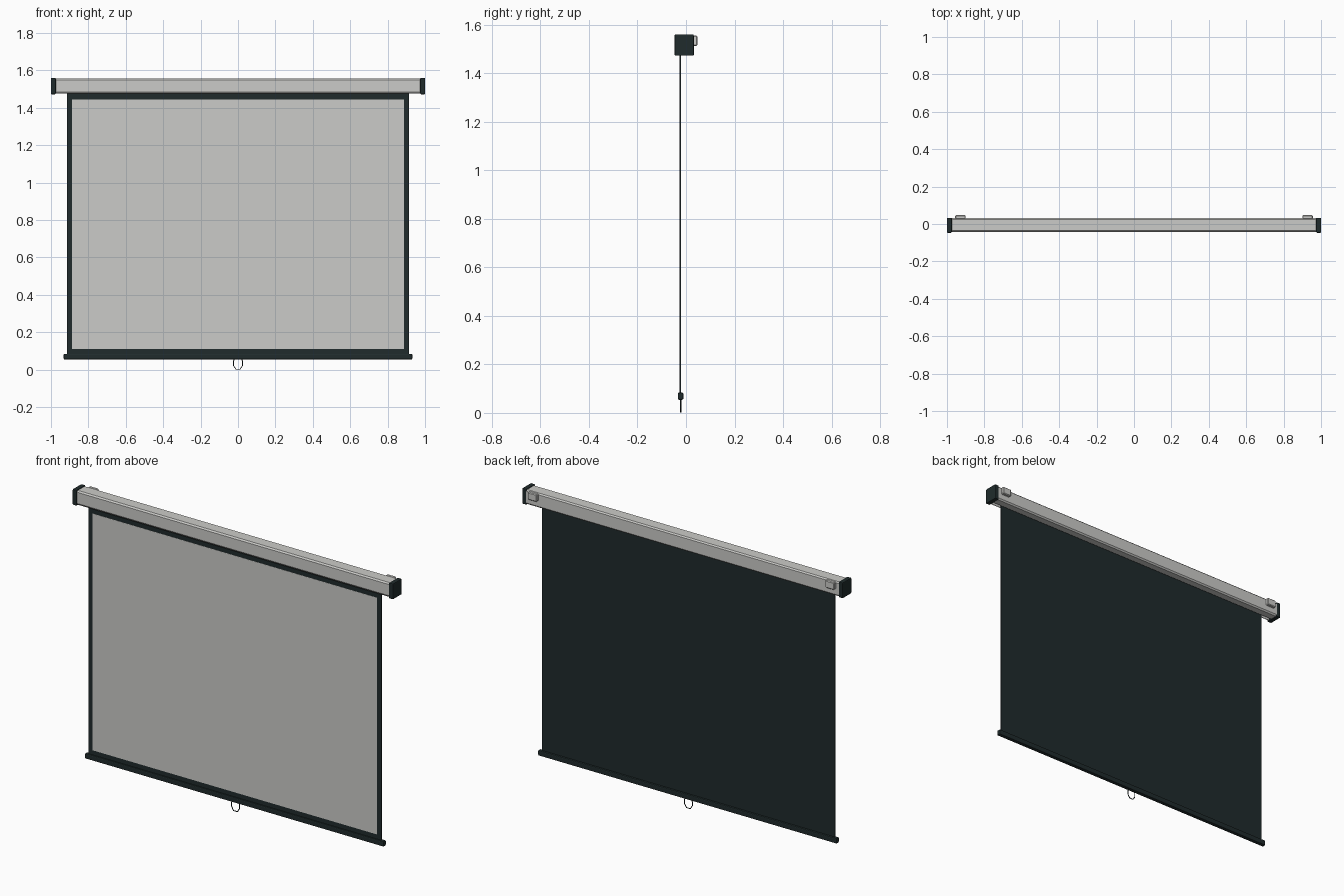
import bpy, bmesh, math
from mathutils import Vector

if "Cube" in bpy.data.objects:
    bpy.data.objects.remove(bpy.data.objects["Cube"])


def material(name, rgb):
    m = bpy.data.materials.new(name)
    m.diffuse_color = (*rgb, 1)
    m.use_nodes = True
    m.node_tree.nodes["Principled BSDF"].inputs["Base Color"].default_value = m.diffuse_color
    return m


LIGHT = material("light grey", (0.60, 0.60, 0.58))
DARK = material("dark slate", (0.014, 0.024, 0.025))


def finish(name, bm, mat):
    bmesh.ops.recalc_face_normals(bm, faces=bm.faces)
    me = bpy.data.meshes.new(name)
    bm.to_mesh(me)
    bm.free()
    me.materials.append(mat)
    ob = bpy.data.objects.new(name, me)
    bpy.context.collection.objects.link(ob)
    return ob


def box(name, x, y, z, mat, bevel=0, segments=1):
    """Box from (min, max) ranges with optional bevelled edges."""
    bm = bmesh.new()
    bmesh.ops.create_cube(bm, size=1)
    for v in bm.verts:
        v.co = Vector([(r[0] + r[1]) / 2 + c * (r[1] - r[0]) for r, c in zip((x, y, z), v.co)])
    if bevel:
        bmesh.ops.bevel(bm, geom=bm.edges[:], offset=bevel, segments=segments,
                        profile=0.5, affect='EDGES')
    return finish(name, bm, mat)


def extrude_x(name, profile, x0, x1, mat):
    """Extrude a (y, z) outline along x."""
    bm = bmesh.new()
    f = bm.faces.new([bm.verts.new((x0, y, z)) for y, z in profile])
    r = bmesh.ops.extrude_face_region(bm, geom=[f])
    bmesh.ops.translate(bm, vec=(x1 - x0, 0, 0),
                        verts=[g for g in r["geom"] if isinstance(g, bmesh.types.BMVert)])
    return finish(name, bm, mat)


# housing with chamfered corners and a slot for the fabric underneath
extrude_x("housing", [
    (-0.043, 1.485), (-0.043, 1.548), (-0.036, 1.556), (0.024, 1.556), (0.031, 1.549),
    (0.031, 1.483), (0.024, 1.475), (-0.015, 1.475), (-0.015, 1.50), (-0.032, 1.50),
    (-0.032, 1.475), (-0.036, 1.475)], -0.98, 0.98, LIGHT)

# end caps and wall brackets
for side, s in (("left", -1), ("right", 1)):
    box(side + "_end_cap", sorted((s * 0.974, s * 1.0)), (-0.047, 0.032), (1.472, 1.56),
        DARK, 0.004, 2)
    box(side + "_wall_bracket", sorted((s * 0.90, s * 0.956)), (0.026, 0.047),
        (1.513, 1.555), LIGHT, 0.004)

# fabric with dark back and border, light viewing surface in front
box("screen_fabric", (-0.913, 0.913), (-0.0265, -0.0215), (0.07, 1.495), DARK)
box("viewing_surface", (-0.887, 0.887), (-0.0275, -0.0260), (0.11, 1.445), LIGHT)

# weighted bottom bar
box("bottom_bar", (-0.932, 0.932), (-0.034, -0.011), (0.054, 0.084), DARK, 0.005, 2)

# pull handle: thin wire loop below the bar
cu = bpy.data.curves.new("pull_handle", 'CURVE')
cu.dimensions = '3D'
cu.bevel_depth = 0.0025
cu.bevel_resolution = 1
cu.use_fill_caps = True
path = [(-0.018, 0.058), (-0.024, 0.046), (-0.024, 0.022), (-0.012, 0.0025),
        (0.012, 0.0025), (0.024, 0.022), (0.024, 0.046), (0.018, 0.058)]
sp = cu.splines.new('POLY')
sp.points.add(len(path) - 1)
for p, (x, z) in zip(sp.points, path):
    p.co = (x, -0.022, z, 1)
cu.materials.append(DARK)
bpy.context.collection.objects.link(bpy.data.objects.new("pull_handle", cu))
